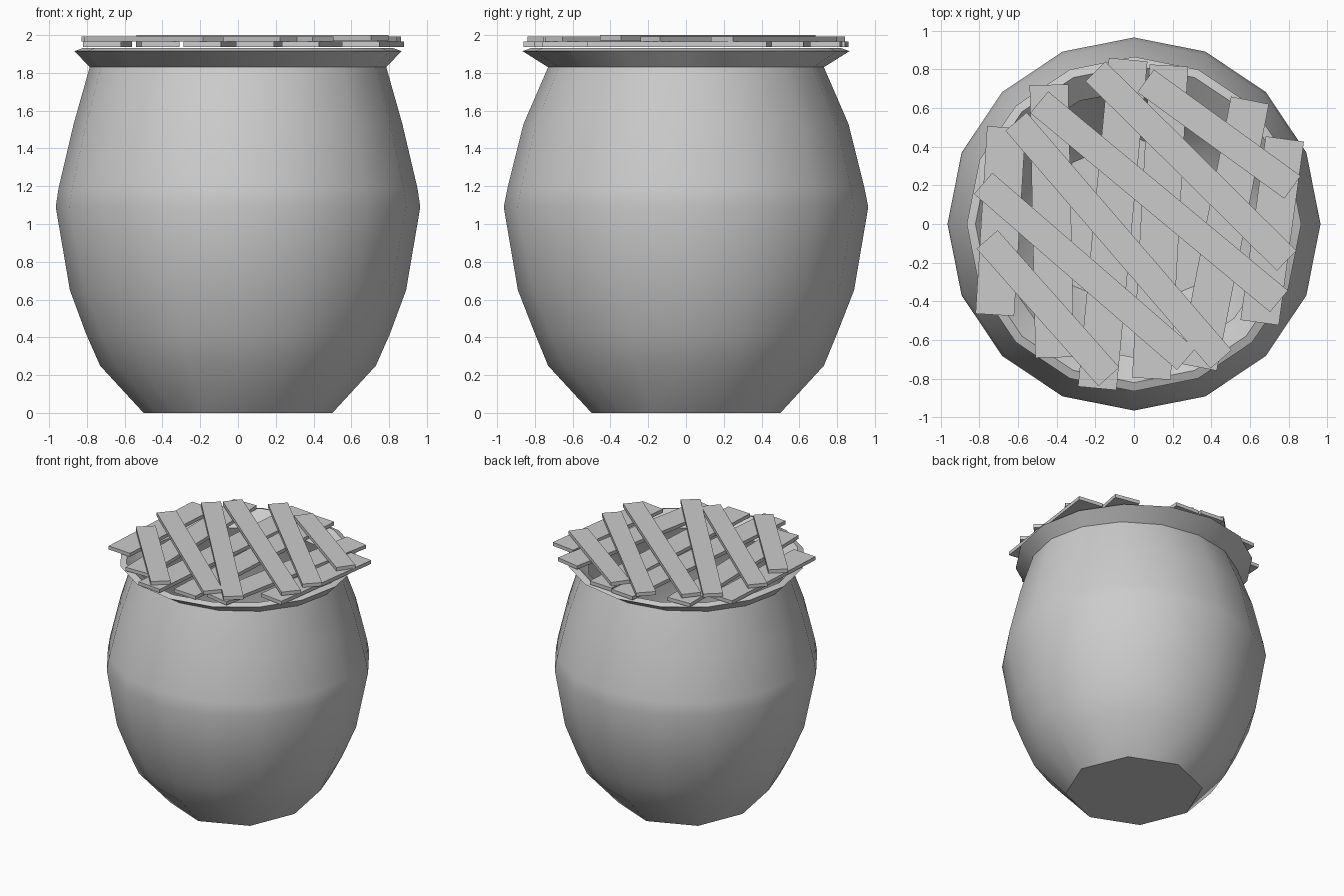
import bpy, bmesh, math
from mathutils import Vector

if "Cube" in bpy.data.objects:
    bpy.data.objects.remove(bpy.data.objects["Cube"])


def make_object(name, bm):
    bmesh.ops.recalc_face_normals(bm, faces=bm.faces)
    mesh = bpy.data.meshes.new(name)
    bm.to_mesh(mesh)
    bm.free()
    obj = bpy.data.objects.new(name, mesh)
    bpy.context.collection.objects.link(obj)
    return obj


# Pot: faceted lathe from outer foot, over the rim, down to the inner floor
# (x radius, y radius, z, scale of the in-between corners: 0.924 gives an octagon)
PROFILE = [
    (0.50, 0.50, 0.00, 0.924),
    (0.73, 0.73, 0.25, 0.95),
    (0.805, 0.80, 0.42, 0.97),
    (0.89, 0.89, 0.65, 0.985),
    (0.965, 0.965, 1.09, 1.0),
    (0.95, 0.945, 1.19, 1.0),
    (0.87, 0.86, 1.53, 1.0),
    (0.785, 0.73, 1.83, 1.0),
    (0.865, 0.865, 1.915, 1.0),
    (0.82, 0.82, 1.932, 1.0),
    (0.73, 0.69, 1.83, 1.0),
    (0.81, 0.80, 1.53, 1.0),
    (0.89, 0.89, 1.09, 1.0),
    (0.82, 0.82, 0.65, 0.985),
    (0.66, 0.66, 0.27, 0.95),
    (0.45, 0.45, 0.07, 0.924),
]
SIDES = 16
bm = bmesh.new()
rings = []
for rx, ry, z, odd in PROFILE:
    ring = []
    for i in range(SIDES):
        a = 2 * math.pi * i / SIDES
        k = odd if i % 2 else 1.0
        ring.append(bm.verts.new((rx * k * math.cos(a), ry * k * math.sin(a), z)))
    rings.append(ring)
for lo, hi in zip(rings, rings[1:]):
    for i in range(SIDES):
        j = (i + 1) % SIDES
        bm.faces.new((lo[i], lo[j], hi[j], hi[i]))
bm.faces.new(rings[0])
bm.faces.new(rings[-1])
pot = make_object("pot", bm)
bpy.context.view_layer.objects.active = pot
pot.select_set(True)
bpy.ops.object.shade_smooth_by_angle(angle=math.radians(30))


# Lid slats: flat boards between two end points
def slat(name, start, end, width, z0, z1):
    a, b = Vector(start), Vector(end)
    d = (b - a).normalized()
    side = Vector((-d.y, d.x)) * width / 2
    bm = bmesh.new()
    base = bm.faces.new([bm.verts.new((p.x, p.y, z0))
                         for p in (a - side, b - side, b + side, a + side)])
    top = bmesh.ops.extrude_face_region(bm, geom=[base])["geom"]
    bmesh.ops.translate(bm, vec=(0, 0, z1 - z0),
                        verts=[g for g in top if isinstance(g, bmesh.types.BMVert)])
    make_object(name, bm)


# Lower layer, running front to back
LOWER = [
    ((-0.66, 0.50), (-0.72, -0.47)),
    ((-0.44, 0.72), (-0.41, -0.69)),
    ((-0.03, 0.85), (-0.19, -0.85)),
    ((0.18, 0.82), (0.09, -0.80)),
    ((0.60, 0.64), (0.33, -0.74)),
    ((0.78, 0.44), (0.65, -0.51)),
]
for i, (s, e) in enumerate(LOWER):
    slat(f"lower_slat_{i + 1}", s, e, 0.20, 1.937, 1.965)

# Upper layer, running diagonally
UPPER = [
    ((0.06, 0.74), (0.82, 0.19)),
    ((-0.20, 0.79), (0.79, -0.19)),
    ((-0.49, 0.63), (0.75, -0.40)),
    ((-0.61, 0.53), (0.45, -0.70)),
    ((-0.78, 0.21), (0.27, -0.70)),
    ((-0.76, -0.08), (-0.13, -0.79)),
]
for i, (s, e) in enumerate(UPPER):
    top = 2.0 if i == 2 else 1.993
    slat(f"upper_slat_{i + 1}", s, e, 0.145, top - 0.028, top)
